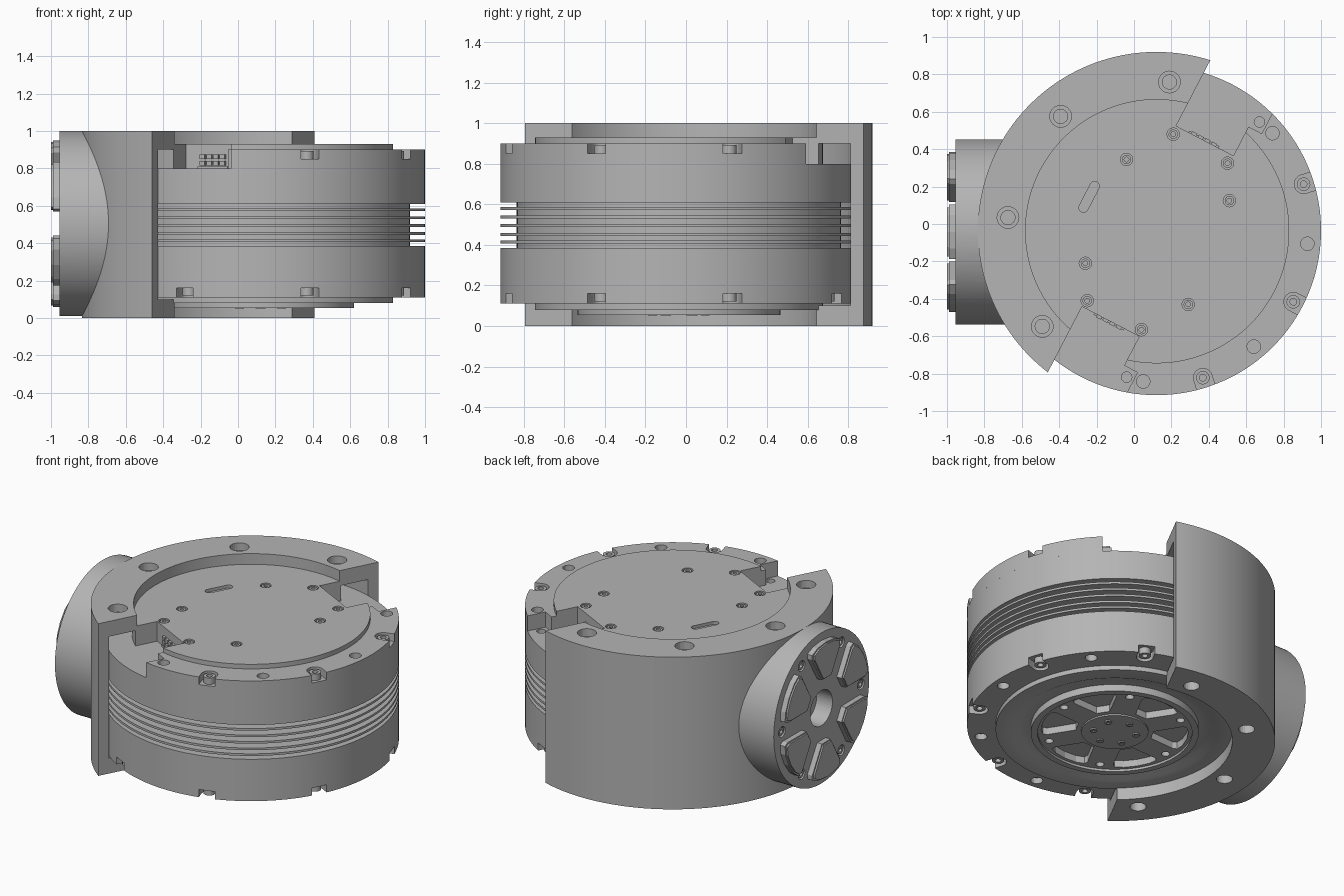
import bpy, bmesh
from math import radians, degrees, acos, cos, sin, pi
from mathutils import Matrix, Vector

if "Cube" in bpy.data.objects:
    bpy.data.objects.remove(bpy.data.objects["Cube"], do_unlink=True)


def material(name, value):
    m = bpy.data.materials.new(name)
    m.use_nodes = True
    colour = (value, value, value, 1)
    m.diffuse_color = colour
    m.node_tree.nodes["Principled BSDF"].inputs["Base Color"].default_value = colour
    return m


GREY = material("machined grey", 0.46)
# Motor frame: local x points away from the bracket
MOTOR = Matrix.Translation((0.12, -0.035, 0)) @ Matrix.Rotation(radians(-27.5), 4, 'Z')
# Side port frame: local z points out of the port, local x is up
PORT = Matrix.Translation((0, -0.042, 0.505)) @ Matrix.Rotation(radians(-90), 4, 'Y')


def arc(r, a0, a1, n=72, at=(0, 0)):
    angles = [radians(a0 + (a1 - a0) * i / n) for i in range(n + 1)]
    return [(at[0] + r * cos(a), at[1] + r * sin(a)) for a in angles]


def turn(points, angle):
    c, s = cos(radians(angle)), sin(radians(angle))
    return [(x * c - y * s, x * s + y * c) for x, y in points]


def polar(r, angle):
    return turn([(r, 0)], angle)[0]


def prism(bm, points, z0, z1):
    low = [bm.verts.new((x, y, z0)) for x, y in points]
    high = [bm.verts.new((x, y, z1)) for x, y in points]
    bm.faces.new(low[::-1])
    bm.faces.new(high)
    for i in range(len(points)):
        j = (i + 1) % len(points)
        bm.faces.new((low[i], low[j], high[j], high[i]))


def lathe(bm, profile, at=(0, 0), seg=24):
    rings = []
    for r, z in profile:
        if r == 0:
            rings.append([bm.verts.new((at[0], at[1], z))] * seg)
        else:
            rings.append([bm.verts.new((at[0] + r * cos(2 * pi * k / seg),
                                        at[1] + r * sin(2 * pi * k / seg), z)) for k in range(seg)])
    for a, b in zip(rings, rings[1:]):
        for k in range(seg):
            m = (k + 1) % seg
            quad = list(dict.fromkeys((a[k], a[m], b[m], b[k])))
            bm.faces.new(quad)


def hole(bm, at, r, z0, z1, seg=24):
    lathe(bm, [(0, z0), (r, z0), (r, z1), (0, z1)], at, seg)


def screw(bm, at, r, z, depth):
    # Round head with a hexagonal-looking socket; negative depth faces down
    lathe(bm, [(0, z - depth), (r, z - depth), (r, z), (r * .5, z), (r * .5, z - depth * .5),
               (0, z - depth * .5)], at, 18)


def finish(name, bm, frame=MOTOR, smooth=True):
    bmesh.ops.recalc_face_normals(bm, faces=bm.faces)
    me = bpy.data.meshes.new(name)
    bm.to_mesh(me)
    bm.free()
    me.materials.append(GREY)
    ob = bpy.data.objects.new(name, me)
    bpy.context.collection.objects.link(ob)
    ob.matrix_world = frame
    if smooth:
        shade(ob)
    return ob


def shade(ob):
    bpy.ops.object.select_all(action='DESELECT')
    ob.select_set(True)
    bpy.context.view_layer.objects.active = ob
    bpy.ops.object.shade_smooth_by_angle(angle=radians(30))


def cut(ob, bm, frame=MOTOR):
    # Subtract the tool shapes, apply, and discard the tool
    tool = finish("cutter", bm, frame, False)
    tool.hide_render = True
    mod = ob.modifiers.new("cut", 'BOOLEAN')
    mod.object, mod.operation, mod.solver = tool, 'DIFFERENCE', 'EXACT'
    bpy.ops.object.select_all(action='DESELECT')
    bpy.context.view_layer.objects.active = ob
    ob.select_set(True)
    bpy.ops.object.modifier_apply(modifier=mod.name)
    bpy.data.objects.remove(tool, do_unlink=True)
    shade(ob)


def edge_angle(x, r):
    return degrees(acos(x / r))


new = bmesh.new
NOTCH = arc(.05, 90, 270, 12, (.825, 0)) + [(.95, -.05), (.95, .05)]
WEDGE = [(.21, -.045), (.38, -.145), (.41, -.145), (.435, -.09), (.445, 0),
         (.435, .09), (.41, .145), (.38, .145), (.21, .045)]

# Motor body with cooling fins and a stepped underside
profile = [(0, .06), (.2, .06), (.2, .07), (.46, .07), (.46, .055), (.5, .055), (.5, .1),
           (.57, .1), (.61, .08), (.71, .08), (.71, .11), (.88, .11), (.88, .385), (.80, .385)]
for z in (.414, .452, .495, .537, .58):
    profile += [(.80, z - .007), (.88, z - .007), (.88, z + .007), (.80, z + .007)]
profile += [(.80, .61), (.88, .61), (.88, .80), (0, .80)]
bm = new()
lathe(bm, profile, seg=128)
body = finish("motor_body", bm)

tools = new()
for a in (-90, -45, 0, 45, 90):
    prism(tools, turn(NOTCH, a), .05, .16)
for a in (-67.5, -22.5, 22.5, 67.5):
    hole(tools, polar(.81, a), .036, .05, .15)
for k in range(6):
    prism(tools, turn([(x * .9 + .04, y * .9) for x, y in WEDGE], 60 * k), .03, .115)
    hole(tools, polar(.41, 60 * k + 30), .025, .03, .1)
for a in (74, -74):
    hole(tools, polar(.80, a), .028, .76, .85)
cut(body, tools)

# Raised rim on the open side of the motor
e = edge_angle(.26, .88)
bm = new()
prism(bm, arc(.88, -e, e) + [(.26, .72), (.18, .72), (.18, -.72), (.26, -.72)], .80, .90)
rim = finish("upper_rim", bm)
tools = new()
for a in (-45, 0, 45):
    prism(tools, turn(NOTCH, a), .85, .95)
for a in (-67.5, -22.5, 22.5, 67.5):
    hole(tools, polar(.81, a), .036, .86, .95)
cut(rim, tools)

# Top cover with two rectangular cable notches
a, b = edge_angle(.18, .71), edge_angle(-.165, .71)
bm = new()
prism(bm, arc(.71, -a, a) + [(.18, .545), (-.165, .545)] + arc(.71, b, 360 - b)
      + [(-.165, -.545), (.18, -.545)], .80, .93)
cover = finish("top_cover", bm)
spots = [(.21, .48), (-.04, .345), (.50, .325), (.51, .125),
         (-.26, -.21), (-.25, -.41), (.29, -.43), (.04, -.565)]
to_local = MOTOR.inverted()
spots = [tuple((to_local @ Vector((x, y, 0)))[:2]) for x, y in spots]
tools, screws = new(), new()
for p in spots:
    hole(tools, p, .033, .91, .95)
    screw(screws, p, .025, .926, .02)
sx, sy = (to_local @ Vector((-.24, .145, 0)))[:2]
prism(tools, arc(.025, 0, 180, 10, (sx, sy + .065)) + arc(.025, 180, 360, 10, (sx, sy - .065)), .91, .95)
cut(cover, tools)
finish("cover_screws", screws)

# Screws in the rim, underside notches and hub
bm = new()
for a in (-45, 0, 45):
    screw(bm, polar(.825, a), .036, .892, .045)
for a in (-90, -45, 0, 45, 90):
    screw(bm, polar(.825, a), .036, .12, -.045)
for k in range(6):
    screw(bm, polar(.13, 60 * k), .022, .052, -.012)
finish("rim_and_hub_screws", bm)

# Cable sockets set in the notch walls
bm = new()
for side in (-1, 1):
    prism(bm, [(-.09, side * .54), (.09, side * .54), (.09, side * .555), (-.09, side * .555)], .80, .81)
    for i in range(4):
        x = -.06 + .04 * i
        for z in (.815, .85):
            prism(bm, [(x - .015, side * .54), (x + .015, side * .54),
                       (x + .015, side * .56), (x - .015, side * .56)], z, z + .025)
finish("cable_sockets", bm, smooth=False)


# Curved mounting bracket: wall plus upper and lower flanges
def crescent(inner, outer=.955):
    o, i = edge_angle(-.165, outer), edge_angle(-.165, inner)
    return arc(outer, o, 360 - o) + arc(inner, 360 - i, i)


for name, inner, z0, z1 in (("bracket_wall", .885, .10, .90),
                            ("upper_flange", .70, .90, 1.0), ("lower_flange", .70, 0, .10)):
    bm = new()
    prism(bm, crescent(inner), z0, z1)
    part = finish(name, bm)
    if inner == .70:
        tools = new()
        for a in (112.5, 157.5, 202.5, 247.5):
            if z0:
                lathe(tools, [(0, .85), (.038, .85), (.038, .95), (.058, .95), (.058, 1.1), (0, 1.1)],
                      polar(.797, a))
            else:
                hole(tools, polar(.797, a), .048, -.1, .15)
        cut(part, tools)

# Round side port, trimmed to the bracket
bm = new()
hole(bm, (0, 0), .495, .5, .955, 96)
port = finish("side_port", bm, PORT)
tools = new()
hole(tools, (0, 0), .93, -.2, 1.2, 96)
cut(port, tools)
tools = new()
hole(tools, (0, 0), .115, .84, 1.1, 48)
for k in range(6):
    hole(tools, polar(.41, 60 * k + 30), .034, .91, 1.1)
cut(port, tools, PORT)

# Six raised pads and the screws between them
pads, screws = new(), new()
for k in range(6):
    prism(pads, turn(WEDGE, 60 * k), .95, .99)
    prism(pads, turn([(.33 + (x - .33) * .93, y * .9) for x, y in WEDGE], 60 * k), .985, 1.0)
    screw(screws, polar(.41, 60 * k + 30), .026, .95, .045)
finish("port_pads", pads, PORT, False)
finish("port_screws", screws, PORT)
